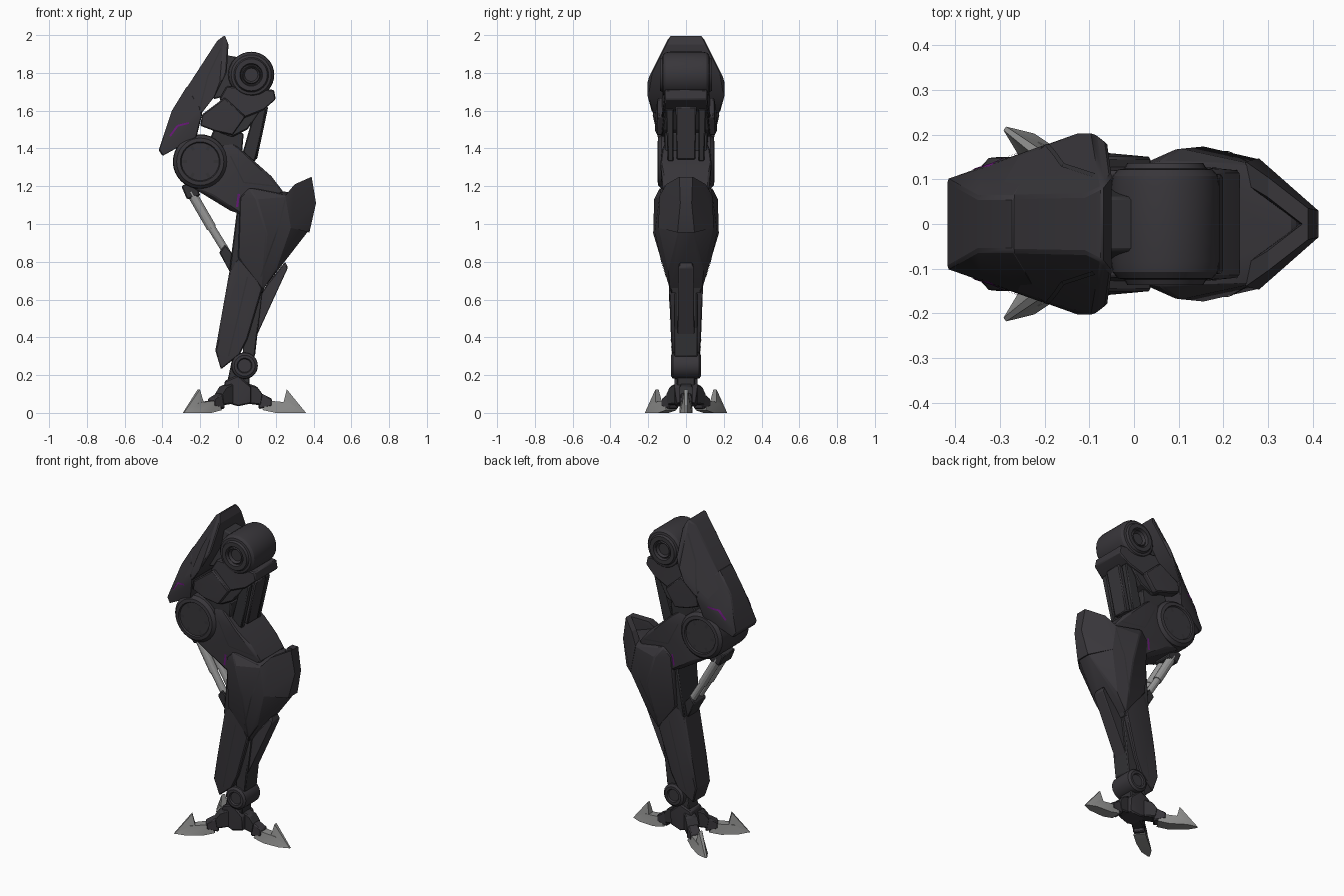
import bpy, bmesh, math
from mathutils import Vector, Matrix
from mathutils.bvhtree import BVHTree

cube = bpy.data.objects.get("Cube")
if cube:
    bpy.data.objects.remove(cube, do_unlink=True)


def material(name, r, g, b):
    m = bpy.data.materials.new(name)
    m.use_nodes = True
    m.diffuse_color = (r, g, b, 1)
    m.node_tree.nodes["Principled BSDF"].inputs["Base Color"].default_value = (r, g, b, 1)
    return m


ARMOUR = material("armour_charcoal", .04, .037, .043)
JOINT = material("joint_dark_grey", .033, .032, .036)
PURPLE = material("accent_purple", .14, .009, .19)
CLAW = material("claw_grey", .27, .27, .265)
STEEL = material("piston_steel", .32, .32, .32)


def finish(name, bm, mat, bevel=0, mirror=False):
    """Turn a bmesh into a shaded object."""
    bmesh.ops.recalc_face_normals(bm, faces=bm.faces)
    mesh = bpy.data.meshes.new(name)
    bm.to_mesh(mesh)
    bm.free()
    mesh.materials.append(mat)
    ob = bpy.data.objects.new(name, mesh)
    bpy.context.collection.objects.link(ob)
    if bevel:
        b = ob.modifiers.new("edge_bevel", 'BEVEL')
        b.width, b.segments, b.limit_method = bevel, 1, 'ANGLE'
    if mirror:
        m = ob.modifiers.new("other_side", 'MIRROR')
        m.use_axis = (False, True, False)
    bpy.ops.object.select_all(action='DESELECT')
    ob.select_set(True)
    bpy.context.view_layer.objects.active = ob
    bpy.ops.object.shade_smooth_by_angle(angle=math.radians(25))
    return ob


def hull(name, points, mat=ARMOUR, bevel=.006, turn=0):
    """Faceted plate from (x, z, half width), or a mirrored pair from (x, z, outer y, inner y)."""
    bm = bmesh.new()
    pair = len(points[0]) == 4
    for x, z, w, *inner in points:
        for y in (w, inner[0] if pair else -w):
            bm.verts.new((x, y, z))
    bmesh.ops.convex_hull(bm, input=bm.verts[:])
    loose = [v for v in bm.verts if not v.link_faces]
    bmesh.ops.delete(bm, geom=loose, context='VERTS')
    bmesh.ops.dissolve_limit(bm, angle_limit=math.radians(4), verts=bm.verts, edges=bm.edges)
    bmesh.ops.rotate(bm, verts=bm.verts, matrix=Matrix.Rotation(math.radians(turn), 3, 'Z'))
    return finish(name, bm, mat, bevel, pair)


def drum(name, x, z, profile, mat=ARMOUR, sides=32):
    """Turned part about a sideways axis; profile of (radius, y) for one half."""
    full = profile + [(r, -y) for r, y in reversed(profile)]
    bm = bmesh.new()
    rings = []
    for r, y in full:
        rings.append([bm.verts.new((x + r * math.cos(i * math.tau / sides), y,
                                    z + r * math.sin(i * math.tau / sides))) for i in range(sides)])
    for a, b in zip(rings, rings[1:]):
        for i in range(sides):
            j = (i + 1) % sides
            bm.faces.new((a[i], a[j], b[j], b[i]))
    bm.faces.new(rings[0])
    bm.faces.new(rings[-1])
    return finish(name, bm, mat)


def rod(name, a, b, radius, mat, sides=12):
    """Mirrored pair of straight rods."""
    a, b = Vector(a), Vector(b)
    bm = bmesh.new()
    place = Matrix.Translation((a + b) / 2) @ (b - a).to_track_quat('Z', 'Y').to_matrix().to_4x4()
    bmesh.ops.create_cone(bm, cap_ends=True, segments=sides, radius1=radius, radius2=radius,
                          depth=(b - a).length, matrix=place)
    return finish(name, bm, mat, mirror=True)


def seam(name, target, path, mat=JOINT, width=.007):
    """Thin inlaid strip laid on both sides of a part, along an (x, z) path."""
    mesh = target.data
    tree = BVHTree.FromPolygons([v.co for v in mesh.vertices], [p.vertices for p in mesh.polygons])
    bm = bmesh.new()
    for start, end in zip(path, path[1:]):
        p, q = Vector(start), Vector(end)
        side = (q - p).normalized().orthogonal() * width / 2
        last = None
        for i in range(11):
            c = p.lerp(q, i / 10)
            pair = []
            for s in (c + side, c - side):
                hit = tree.ray_cast(Vector((s.x, 1, s.y)), Vector((0, -1, 0)))[0]
                if hit:
                    pair.append(bm.verts.new(hit + Vector((0, .003, 0))))
            pair = pair if len(pair) == 2 else None
            if pair and last:
                bm.faces.new((last[0], last[1], pair[1], pair[0]))
            last = pair
    return finish(name, bm, mat, mirror=True)


# Thigh shield
shield = hull("thigh_shield_upper", [
    (-.07, 2, .085), (-.11, 1.97, .065), (-.27, 1.73, .06), (-.35, 1.6, .06), (-.05, 1.95, .11),
    (-.06, 1.8, .185), (-.09, 1.76, .205), (-.12, 1.68, .205), (-.19, 1.59, .18), (-.3, 1.53, .14)])
skirt = hull("thigh_shield_lower", [
    (-.27, 1.73, .06), (-.35, 1.6, .06), (-.42, 1.39, .1), (-.4, 1.36, .105), (-.34, 1.5, .125),
    (-.22, 1.46, .15), (-.19, 1.58, .178), (-.2, 1.62, .178)])
seam("shield_accent", skirt, [(-.36, 1.465), (-.32, 1.52), (-.26, 1.535)], PURPLE, .01)
seam("shield_panel_line", shield, [(-.09, 1.93), (-.16, 1.78), (-.2, 1.62)])

# Hip
drum("hip_drum", .07, 1.79, [(.035, .115), (.045, .13), (.05, .12), (.055, .12), (.06, .137),
                             (.085, .137), (.092, .124), (.106, .122), (.118, .108), (.122, .085)])
hull("hip_shield_mount", [(-.1, 1.9, .06), (.02, 1.88, .06), (.02, 1.7, .1), (-.13, 1.66, .1)], JOINT)

# Thigh
hull("hip_clamp", [(.19, 1.71, .11), (.2, 1.66, .11), (.13, 1.6, .12), (.03, 1.56, .13),
                   (-.06, 1.73, .12), (-.1, 1.66, .13)])
hull("thigh_link", [(.13, 1.62, .11), (.05, 1.5, .125), (-.03, 1.46, .13),
                    (-.14, 1.5, .13), (-.19, 1.55, .13), (-.08, 1.67, .12)], JOINT)
hull("thigh_side_plate", [(.04, 1.57, .15, .1), (-.03, 1.47, .155, .1), (-.12, 1.49, .165, .1),
                          (-.2, 1.52, .16, .1), (-.19, 1.58, .165, .1), (-.07, 1.67, .15, .1)])
hull("knee_arm", [(-.12, 1.52, .12), (.03, 1.48, .11), (.02, 1.36, .11), (-.2, 1.33, .11)], JOINT)
hull("thigh_front_strut", [(.16, 1.62, .055), (.1, 1.64, .055), (.1, 1.34, .05), (.02, 1.36, .05)])
strut = hull("thigh_side_strut", [(.15, 1.61, .107, .065), (.09, 1.61, .107, .065),
                                  (.09, 1.33, .097, .065), (.02, 1.36, .097, .065)], JOINT)
seam("strut_accent", strut, [(.08, 1.57), (.045, 1.46)], PURPLE, .016)

# Knee
knee = drum("knee_drum", -.2, 1.33, [(.1, .142), (.105, .15), (.125, .148), (.142, .13), (.145, .09)])
for i in range(6):
    c, s = math.cos(i * math.tau / 6), math.sin(i * math.tau / 6)
    seam("knee_notch", knee, [(-.2 + .07 * c, 1.33 + .07 * s), (-.2 + .095 * c, 1.33 + .095 * s)],
         JOINT, .016)

# Shin
yoke = hull("knee_yoke", [
    (-.06, 1.45, .1), (.01, 1.4, .125), (.09, 1.325, .135), (.18, 1.25, .12), (.24, 1.17, .12),
    (.02, 1.05, .12), (-.04, 1.07, .1), (-.13, 1.15, .13), (-.27, 1.21, .1), (-.1, 1.38, .13)])
seam("yoke_panel_line", yoke, [(-.04, 1.36), (.03, 1.22), (.2, 1.2)])
seam("yoke_accent", yoke, [(.005, 1.16), (-.005, 1.09)], PURPLE, .012)
hull("shin_core", [(0, 1.12, .1), (-.005, .92, .09), (-.045, .76, .08), (.13, .63, .08),
                   (.2, .9, .1), (.2, 1.1, .1)], JOINT)
shin = hull("shin_shell", [(-.04, .78, .075), (-.07, .54, .085), (-.12, .33, .07), (-.09, .23, .06),
                           (.01, .31, .075), (.05, .39, .08), (.09, .57, .09), (.13, .66, .09),
                           (.03, .84, .095)])
seam("shin_panel_line", shin, [(.05, .72), (.01, .55), (-.05, .3)])
hull("shin_rear_spine", [(.13, .66, .06), (.05, .62, .06), (.02, .26, .06), (.09, .3, .06),
                         (.09, .45, .06)], JOINT)
hull("calf_flap", [(.25, .8, .035), (.265, .77, .04), (.19, .6, .045), (.1, .41, .045),
                   (.05, .42, .04), (.08, .57, .04), (.16, .69, .035)])

# Calf guard, with crest walls around a shallow cup
guard = hull("calf_guard", [
    (.01, 1.14, .13), (.06, 1.19, .14), (.1, 1.13, .17), (.26, 1.15, .135), (.28, .98, .145),
    (.37, .96, .04), (.4, 1.1, .035), (.36, 1.16, .03), (.15, .95, .175), (.2, .75, .095),
    (.13, .65, .085), (0, .92, .11), (0, .82, .1)])
hull("calf_guard_crest", [(.25, 1.15, .14, .09), (.3, 1.21, .105, .06), (.39, 1.25, .035, -.01),
                          (.413, 1.11, .03, -.01), (.378, .955, .045, -.01), (.28, .98, .147, .09)],
     bevel=0)
seam("guard_panel_line", guard, [(.25, 1.13), (.22, 1.0), (.12, .72)])

# Calf piston
hull("piston_upper_bracket", [(-.3, 1.2, .06), (-.23, 1.24, .06), (-.2, 1.15, .06), (-.27, 1.13, .06)], JOINT)
rod("piston_sleeve", (-.25, .035, 1.17), (-.14, .035, .98), .026, STEEL)
rod("piston_rod", (-.14, .035, .98), (-.06, .035, .85), .021, STEEL)
hull("piston_lower_bracket", [(-.1, .85, .06), (-.07, .89, .06), (-.01, .82, .06), (-.04, .74, .05)], JOINT)

# Ankle and foot
drum("ankle_drum", .035, .25, [(.035, .07), (.04, .08), (.055, .08), (.068, .07), (.07, .05)])
hull("ankle_post", [(-.03, .29, .045), (.06, .25, .045), (.06, .13, .05), (-.06, .15, .05)], JOINT)
hull("foot_hub", [(-.08, .06, .05), (-.07, .17, .055), (0, .2, .06), (.07, .14, .06),
                  (.07, .05, .05), (0, .035, .06)])

# Toes, one on the heel side and two splayed
for label, turn in (("single", 0), ("left", 143.5), ("right", -143.5)):
    hull(label + "_toe_knuckle", [(.04, .16, .03), (.1, .14, .035), (.13, .1, .035), (.12, .04, .035),
                                  (.04, .05, .03)], JOINT, turn=turn)
    hull(label + "_toe_segment", [(.1, .115, .03), (.18, .075, .03), (.18, .035, .033), (.11, .02, .033)],
         turn=turn)
    hull(label + "_claw", [(.13, .015, .035), (.16, .065, .028), (.27, .055, .022), (.36, 0, .005),
                           (.3, 0, .03), (.2, 0, .035)], CLAW, bevel=0, turn=turn)
    hull(label + "_claw_fin", [(.258, .125, .01), (.24, .05, .022), (.36, 0, .005), (.3, 0, .025)],
         CLAW, bevel=0, turn=turn)
